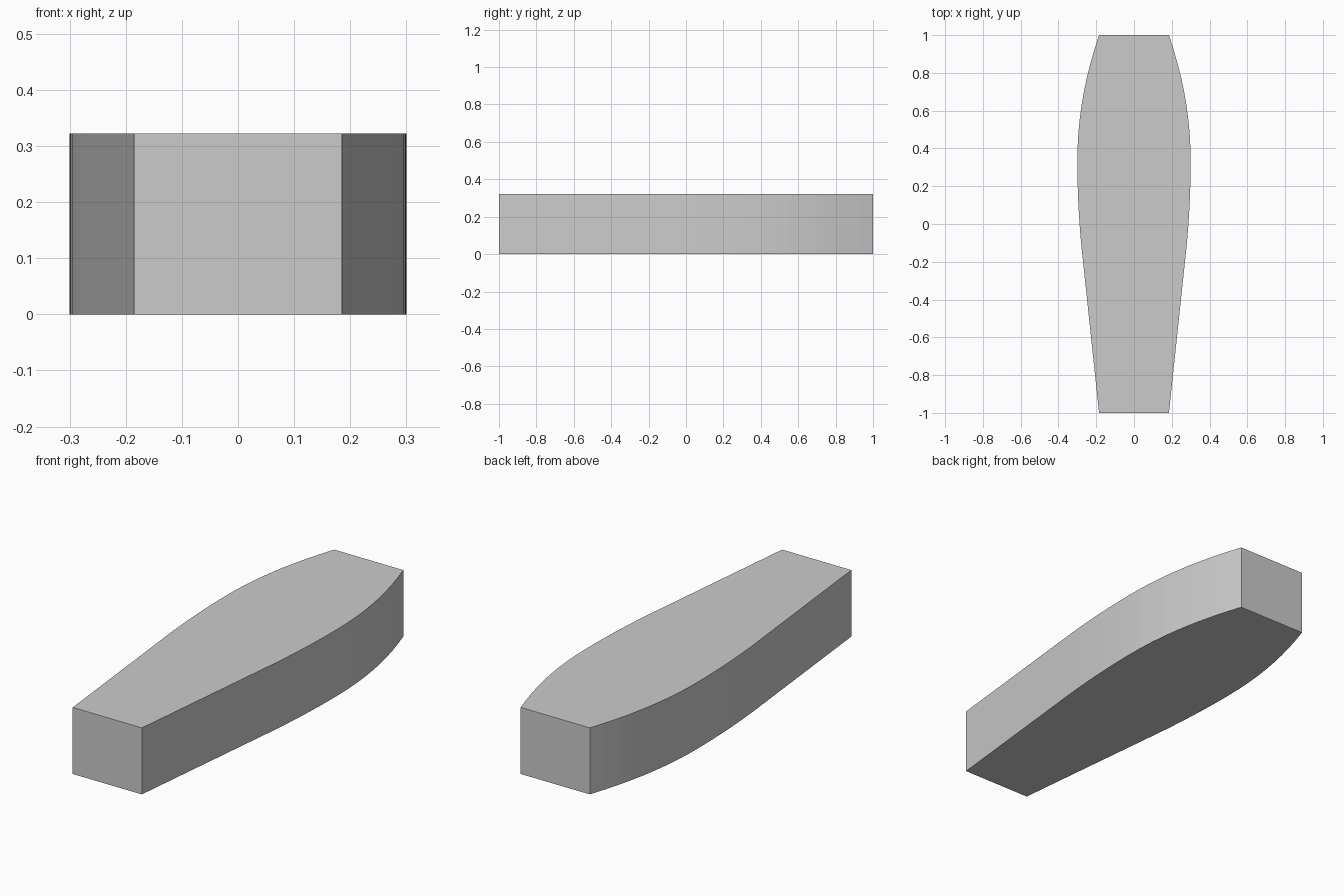
import bpy, bmesh
from mathutils import Vector
from mathutils.geometry import interpolate_bezier

if "Cube" in bpy.data.objects:
    bpy.data.objects.remove(bpy.data.objects["Cube"])

HEIGHT = 0.322


def bezier(*pts, count=10):
    return interpolate_bezier(*[Vector((x, y, 0)) for x, y in pts], count)


# Half outline: straight taper, then a swell, then the rounded shoulder
half = [Vector((0.185, -1, 0))]
half += bezier((0.275, -0.15), (0.291, 0.0), (0.30, 0.17), (0.30, 0.33))
half += bezier((0.30, 0.33), (0.30, 0.56), (0.263, 0.77), (0.185, 1.0))[1:]
outline = half + [Vector((-p.x, p.y, 0)) for p in reversed(half)]

# Extrude the mirrored outline into a solid block
bm = bmesh.new()
base = bm.faces.new([bm.verts.new(p) for p in outline])
top = bmesh.ops.extrude_face_region(bm, geom=[base], use_keep_orig=True)
bmesh.ops.translate(bm, vec=(0, 0, HEIGHT),
                    verts=[v for v in top["geom"] if isinstance(v, bmesh.types.BMVert)])
bmesh.ops.recalc_face_normals(bm, faces=bm.faces)

mesh = bpy.data.meshes.new("tapered_block")
bm.to_mesh(mesh)
bm.free()
block = bpy.data.objects.new("tapered_block", mesh)
bpy.context.collection.objects.link(block)
